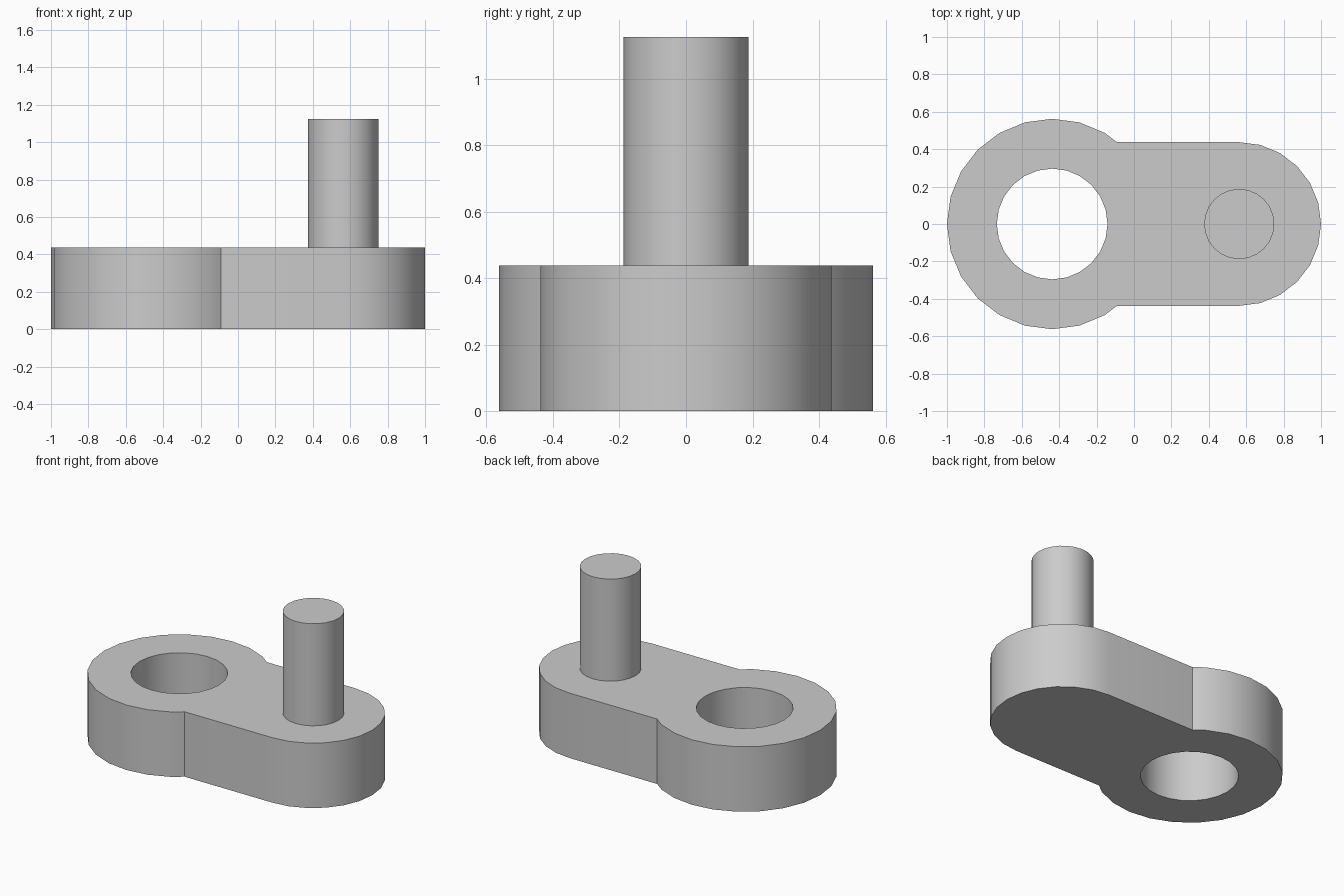
import bpy, bmesh
from math import cos, sin, pi, radians
from mathutils import Vector

if "Cube" in bpy.data.objects:
    bpy.data.objects.remove(bpy.data.objects["Cube"], do_unlink=True)

# Main dimensions
EYE_X, EYE_R, HOLE_R = -0.4375, 0.5625, 0.296
PIN_X, END_R, PIN_R = 0.5625, 0.4375, 0.1875
PLATE_H, PIN_TOP = 0.4375, 1.125
STEP = 15

steel = bpy.data.materials.new("plain grey")
steel.use_nodes = True
grey = (0.6, 0.6, 0.6, 1)
steel.diffuse_color = grey
steel.node_tree.nodes["Principled BSDF"].inputs["Base Color"].default_value = grey


def arc(cx, r, start, end):
    """Points along an arc centred on the x axis, one per angular step."""
    return [Vector((cx + r * cos(radians(a)), r * sin(radians(a)), 0))
            for a in range(start, end + 1, STEP)]


def extruded(name, loops, z0, z1):
    """Solid from closed outlines; inner outlines become holes."""
    bm = bmesh.new()
    edges = []
    for loop in loops:
        verts = [bm.verts.new((p.x, p.y, z0)) for p in loop]
        edges += [bm.edges.new((v, verts[i - 1])) for i, v in enumerate(verts)]
    bmesh.ops.triangle_fill(bm, edges=edges, use_beauty=True, use_dissolve=False)
    ext = bmesh.ops.extrude_face_region(bm, geom=bm.faces[:], use_keep_orig=True)
    top = [g for g in ext["geom"] if isinstance(g, bmesh.types.BMVert)]
    bmesh.ops.translate(bm, verts=top, vec=(0, 0, z1 - z0))
    bmesh.ops.recalc_face_normals(bm, faces=bm.faces[:])
    mesh = bpy.data.meshes.new(name)
    bm.to_mesh(mesh)
    bm.free()
    mesh.materials.append(steel)
    obj = bpy.data.objects.new(name, mesh)
    bpy.context.collection.objects.link(obj)
    bpy.ops.object.select_all(action="DESELECT")
    obj.select_set(True)
    bpy.context.view_layer.objects.active = obj
    bpy.ops.object.shade_smooth_by_angle(angle=radians(30))
    return obj


# Link plate: large round eye merging into a narrower rounded arm
eye = arc(EYE_X, EYE_R, 60, 300)
below, above = arc(EYE_X, EYE_R, 45, 60)
corner = below.lerp(above, (END_R - below.y) / (above.y - below.y))
mirrored_corner = Vector((corner.x, -corner.y, 0))
outline = arc(PIN_X, END_R, -90, 90) + [corner] + eye + [mirrored_corner]
hole = arc(EYE_X, HOLE_R, 0, 360 - STEP)
extruded("link_plate", [outline, hole], 0, PLATE_H)

# Upright pin on the arm
extruded("pin", [arc(PIN_X, PIN_R, 0, 360 - STEP)], PLATE_H, PIN_TOP)
